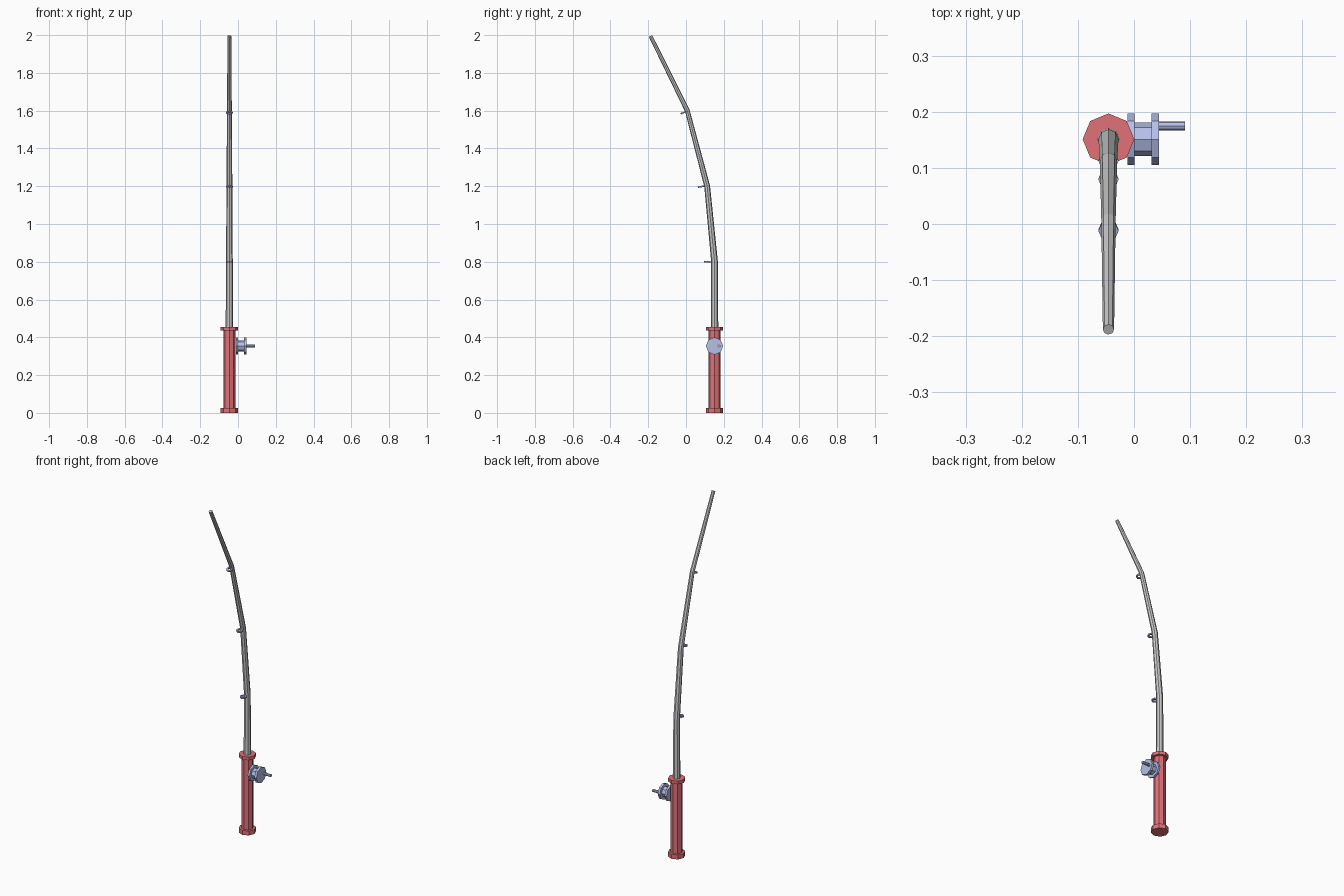
import bpy, bmesh, math
from mathutils import Vector

if "Cube" in bpy.data.objects:
    bpy.data.objects.remove(bpy.data.objects["Cube"])

SIDES = 8
CX, CY = -0.0455, 0.151


def material(name, color):
    m = bpy.data.materials.new(name)
    m.diffuse_color = color
    m.use_nodes = True
    m.node_tree.nodes["Principled BSDF"].inputs["Base Color"].default_value = m.diffuse_color
    return m


red = material("red", (0.75, 0.17, 0.19, 1))
blue = material("blue", (0.47, 0.53, 0.82, 1))


def sweep(name, rings, mat=None, closed=False):
    """Skin octagonal rings given as (centre, axis, radius)."""
    bm = bmesh.new()
    loops = []
    for c, axis, r in rings:
        axis = Vector(axis).normalized()
        u = Vector((0, 1, 0)) if abs(axis.x) > 0.9 else Vector((1, 0, 0))
        v = axis.cross(u)
        loops.append([bm.verts.new(Vector(c) + r * (math.cos(a) * u + math.sin(a) * v))
                      for a in (2 * math.pi * i / SIDES for i in range(SIDES))])
    pairs = list(zip(loops, loops[1:]))
    if closed:
        pairs.append((loops[-1], loops[0]))
    else:
        bm.faces.new(loops[0])
        bm.faces.new(loops[-1])
    for a, b in pairs:
        for i in range(SIDES):
            j = (i + 1) % SIDES
            bm.faces.new((a[i], a[j], b[j], b[i]))
    bmesh.ops.recalc_face_normals(bm, faces=bm.faces)
    me = bpy.data.meshes.new(name)
    bm.to_mesh(me)
    bm.free()
    ob = bpy.data.objects.new(name, me)
    bpy.context.collection.objects.link(ob)
    if mat:
        me.materials.append(mat)
    return ob


# Handle: stepped profile with a collar at each end
R, r = 0.046, 0.032
sweep("handle", [((CX, CY, z), (0, 0, 1), rad) for z, rad in
                 ((0, R), (0.026, R), (0.026, r), (0.437, r), (0.437, R), (0.456, R))], red)

# Reel: spool with two rims, axis along x
sweep("reel", [((x, CY, 0.354), (1, 0, 0), rad) for x, rad in
               ((-0.0115, R), (0.0005, R), (0.0005, 0.0295), (0.031, 0.0295),
                (0.031, R), (0.0445, R))], blue)

# Reel crank, off centre
sweep("reel_crank", [((x, 0.175, 0.354), (1, 0, 0), 0.008) for x in (0.044, 0.0905)], blue)

# Bent, tapering rod with mitred joints
path = [Vector((CX, y, z)) for y, z in
        ((CY, 0.44), (CY, 0.8), (0.112, 1.2), (0.007, 1.6), (-0.188, 1.9955))]
dirs = [(b - a).normalized() for a, b in zip(path, path[1:])]
tangents = [dirs[0]] + [(a + b).normalized() for a, b in zip(dirs, dirs[1:])] + [dirs[-1]]
radii = (0.02, 0.0178, 0.0155, 0.0128, 0.01)
sweep("rod", list(zip(path, tangents, radii)))

# Line guides: small rings in front of the joints
for n, (y, z) in enumerate(((0.113, 0.8), (0.08, 1.198), (-0.011, 1.59))):
    t = tangents[n + 1]
    c = Vector((CX, y, z))
    h = 0.004
    sweep(f"line_guide_{n + 1}", [(c - t * h, t, 0.018), (c + t * h, t, 0.018),
                                  (c + t * h, t, 0.010), (c - t * h, t, 0.010)], blue, True)
